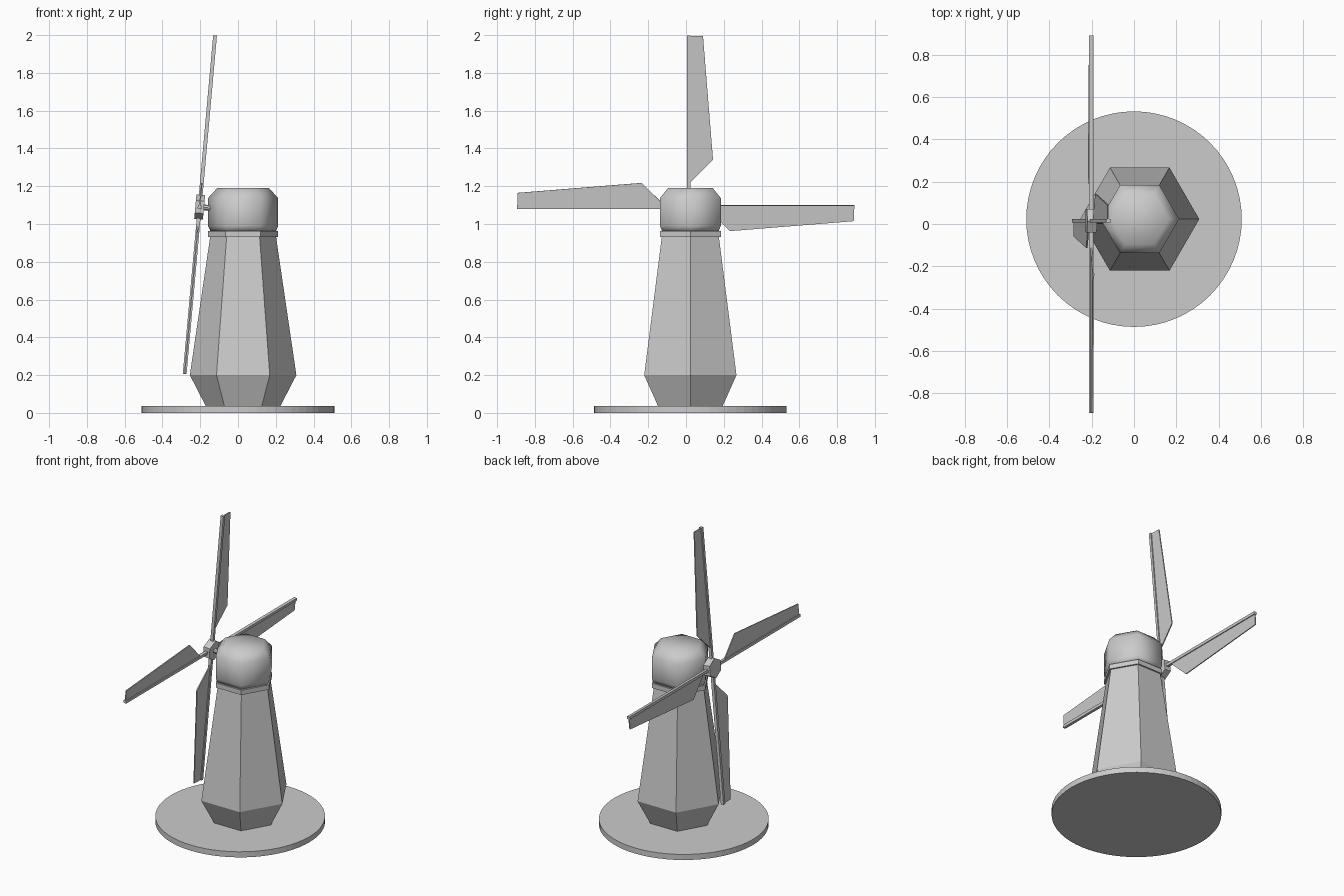
import bpy, bmesh
from math import cos, sin, pi, radians
from mathutils import Matrix

if "Cube" in bpy.data.objects:
    bpy.data.objects.remove(bpy.data.objects["Cube"])

TOWER = (0.027, 0.023)
HUB = (-0.203, 0.015, 1.09)
TILT = Matrix.Translation(HUB) @ Matrix.Rotation(radians(5.13), 4, 'Y')


def finish(name, bm, matrix=None):
    if matrix:
        bm.transform(matrix)
    bmesh.ops.recalc_face_normals(bm, faces=bm.faces[:])
    me = bpy.data.meshes.new(name)
    bm.to_mesh(me)
    bm.free()
    ob = bpy.data.objects.new(name, me)
    bpy.context.collection.objects.link(ob)
    return ob


def lathe(name, profile, sides, centre=(0, 0), matrix=None):
    """Stack of regular polygons (radius, z), closed at both ends."""
    bm = bmesh.new()
    rings = [[bm.verts.new((centre[0] + r * cos(2 * pi * i / sides),
                            centre[1] + r * sin(2 * pi * i / sides), z))
              for i in range(sides)] for r, z in profile]
    for a, b in zip(rings, rings[1:]):
        for i in range(sides):
            j = (i + 1) % sides
            bm.faces.new((a[i], a[j], b[j], b[i]))
    bm.faces.new(rings[0])
    bm.faces.new(rings[-1])
    return finish(name, bm, matrix)


def slab(name, outline, thickness, matrix):
    """Extrude an outline in the local YZ plane along X."""
    bm = bmesh.new()
    face = bm.faces.new([bm.verts.new((-thickness / 2, y, z)) for y, z in outline])
    ext = bmesh.ops.extrude_face_region(bm, geom=[face])
    verts = [v for v in ext['geom'] if isinstance(v, bmesh.types.BMVert)]
    bmesh.ops.translate(bm, verts=verts, vec=(thickness, 0, 0))
    return finish(name, bm, matrix)


# Ground disc
lathe("base_disc", [(0.51, 0), (0.51, 0.037)], 64, (0, 0.023))

# Hexagonal tower and its collar
lathe("tower", [(0.198, 0.037), (0.282, 0.2), (0.174, 0.935)], 6, TOWER)
lathe("collar", [(0.186, 0.932), (0.186, 0.963)], 6, TOWER)

# Smooth shaded six-sided cap
cap = lathe("cap", [(0.172, 0.96), (0.186, 0.99), (0.186, 1.137), (0.137, 1.19)], 6, TOWER)
for p in cap.data.polygons:
    p.use_smooth = True

# Hub and axle, turned to lie along the tilted shaft
SHAFT = TILT @ Matrix.Rotation(radians(90), 4, 'Y')
lathe("hub", [(0.065, -0.023), (0.065, 0.023)], 6, matrix=SHAFT)
lathe("axle", [(0.015, 0), (0.015, 0.12)], 8, matrix=SHAFT)

# Four blades: a square spar with a thin tapered sail on one side
blades = [("top", 0.912), ("left", 0.91), ("bottom", 0.888), ("right", 0.877)]
for k, (side, L) in enumerate(blades):
    m = TILT @ Matrix.Rotation(k * pi / 2, 4, 'X')
    slab(side + "_spar", [(-0.009, 0), (0.009, 0), (0.009, L), (-0.009, L)], 0.02, m)
    slab(side + "_sail", [(0.0, L - 0.79), (0.128, L - 0.66), (0.075, L - 0.004), (0.0, L - 0.002)],
         0.007, m)
